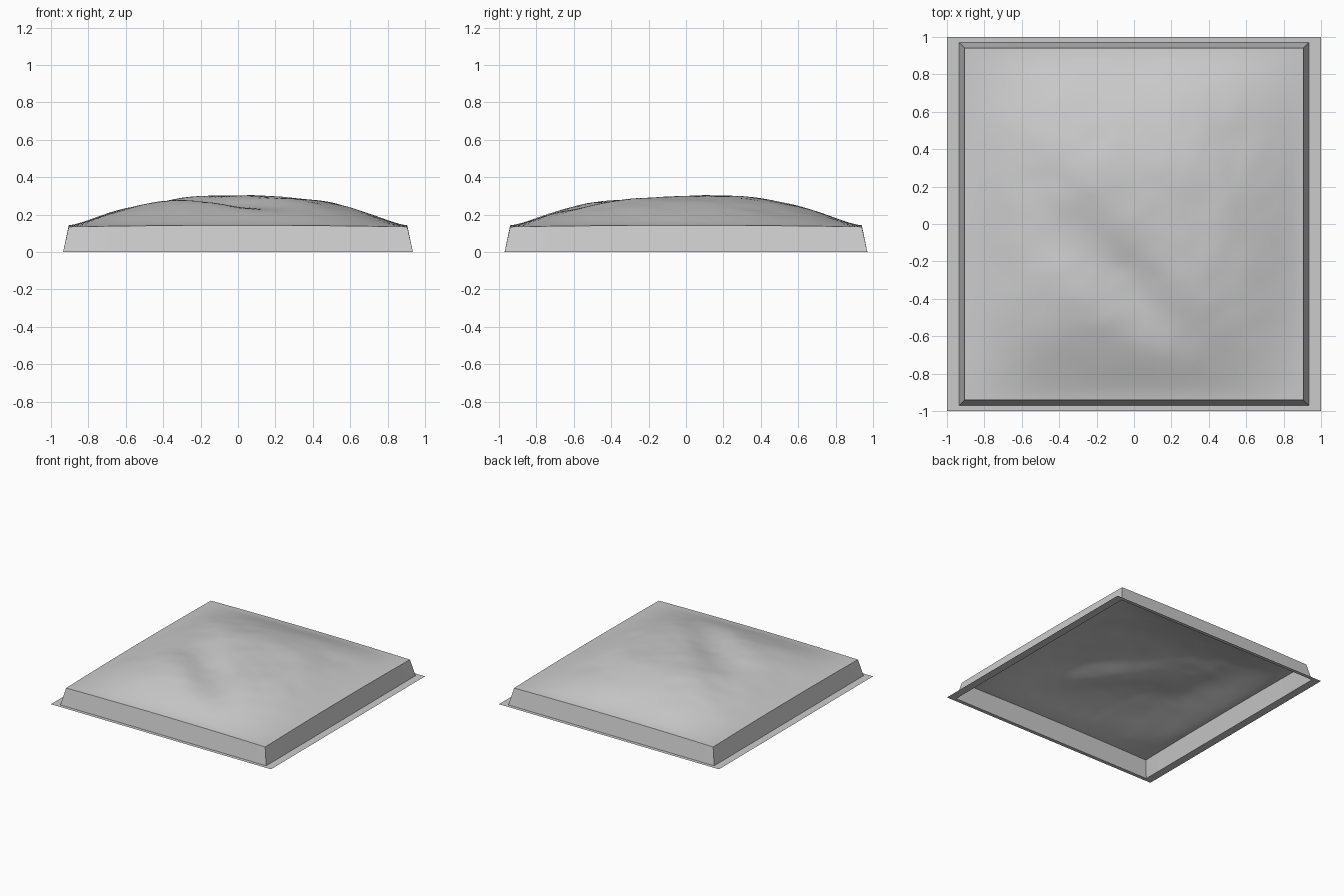
import bpy, math
from mathutils import Vector, noise

if "Cube" in bpy.data.objects:
    bpy.data.objects.remove(bpy.data.objects["Cube"])

HX, HY = 0.905, 0.94      # half size of the land surface
BX, BY = 0.935, 0.97      # half size at the foot of the skirt
N = 64


def height(x, y):
    u, v = abs(x / HX), abs(y / HY)
    dome = (max(0, 1 - u ** 3) * max(0, 1 - v ** 3)) ** 1.5
    z = 0.135 + 0.008 * (1 - u * u * v * v) + 0.16 * dome
    # diagonal valley between the near hill and the main hill
    d = 0.69 * x + 0.72 * y + 0.25
    t = 0.72 * x - 0.69 * y - 0.09
    fade = min(1, 1.5 * dome)
    z -= 0.053 * math.exp(-(d / 0.16) ** 2 - (t / 0.48) ** 2) * fade
    # shallow hollow towards the back right
    z -= 0.018 * math.exp(-((x - 0.55) / 0.2) ** 2 - ((y - 0.4) / 0.25) ** 2) * fade
    # small roughness
    z += 0.007 * noise.noise(Vector((x * 4, y * 4, 0.5))) * fade
    z += 0.003 * noise.noise(Vector((x * 9, y * 9, 3.5))) * fade
    return z


def add_mesh(name, verts, faces):
    me = bpy.data.meshes.new(name)
    me.from_pydata(verts, [], faces)
    me.update()
    ob = bpy.data.objects.new(name, me)
    bpy.context.collection.objects.link(ob)
    return ob


def grid_faces(cols, rows):
    return [(j * cols + i, j * cols + i + 1, (j + 1) * cols + i + 1, (j + 1) * cols + i)
            for j in range(rows - 1) for i in range(cols - 1)]


# rolling land surface
steps = [2 * i / N - 1 for i in range(N + 1)]
land = add_mesh("land_surface",
                [(HX * a, HY * b, height(HX * a, HY * b)) for b in steps for a in steps],
                grid_faces(N + 1, N + 1))
for p in land.data.polygons:
    p.use_smooth = True

# four sloping skirts
for name, s, along_x in (("front_skirt", -1, True), ("back_skirt", 1, True),
                         ("left_skirt", -1, False), ("right_skirt", 1, False)):
    low, high = [], []
    for a in steps:
        a = -a * s if along_x else a * s   # keep normals facing outward
        x, y = (HX * a, HY * s) if along_x else (HX * s, HY * a)
        low.append((x, BY * s, 0) if along_x else (BX * s, y, 0))
        high.append((x, y, height(x, y)))
    add_mesh(name, low + high, grid_faces(N + 1, 2))

corners = ((-1, -1), (1, -1), (1, 1), (-1, 1))

# corner pieces closing the gaps between the skirts
for i, (a, b) in enumerate(corners):
    pts = [(HX * a, HY * b, height(HX * a, HY * b)), (HX * a, BY * b, 0),
           (BX * a, BY * b, 0), (BX * a, HY * b, 0)]
    faces = [(0, 1, 2), (0, 2, 3)]
    if a * b > 0:
        faces = [f[::-1] for f in faces]
    add_mesh(f"skirt_corner_{i + 1}", pts, faces)

# flat rim on the ground around the skirt
add_mesh("ground_rim",
         [(a, b, 0) for a, b in corners] + [(BX * a, BY * b, 0) for a, b in corners],
         [(i, (i + 1) % 4, 4 + (i + 1) % 4, 4 + i) for i in range(4)])
